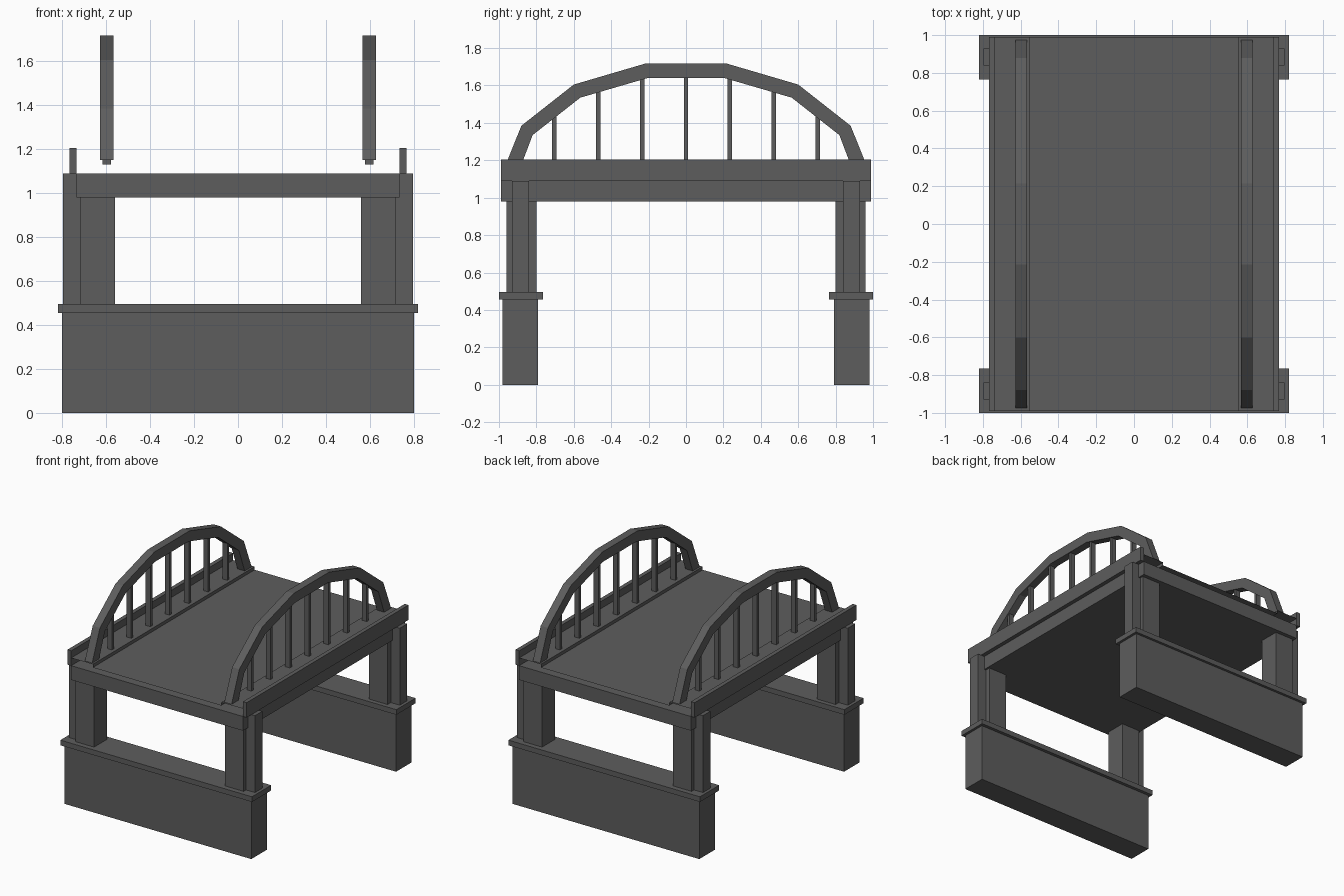
import bpy, bmesh

cube = bpy.data.objects.get("Cube")
if cube:
    bpy.data.objects.remove(cube)

# One grey for the whole bridge
grey = bpy.data.materials.new("dark_grey")
grey.use_nodes = True
colour = (0.11, 0.11, 0.11, 1)
grey.diffuse_color = colour
bsdf = next(n for n in grey.node_tree.nodes if n.type == 'BSDF_PRINCIPLED')
bsdf.inputs["Base Color"].default_value = colour


def finish(name, bm):
    mesh = bpy.data.meshes.new(name)
    bm.to_mesh(mesh)
    bm.free()
    mesh.materials.append(grey)
    obj = bpy.data.objects.new(name, mesh)
    bpy.context.collection.objects.link(obj)
    return obj


def box(name, xs, ys, zs):
    bm = bmesh.new()
    bmesh.ops.create_cube(bm, size=1)
    for v in bm.verts:
        for i, (lo, hi) in enumerate((xs, ys, zs)):
            v.co[i] = lo + (v.co[i] + 0.5) * (hi - lo)
    return finish(name, bm)


def sheet(name, x0, x1, z):
    bm = bmesh.new()
    bm.faces.new([bm.verts.new((x, y, z)) for x, y in
                  ((x0, -END), (x1, -END), (x1, END), (x0, END))])
    return finish(name, bm)


def span(a, b, side):
    return sorted((a * side, b * side))


END = 0.99
ROAD_Z, WALK_Z = 1.125, 1.15

# Arch outline, one half: (y, z) from foot to crown
outer = [(0.975, WALK_Z), (0.88, 1.385), (0.60, 1.605), (0.215, 1.718)]
inner = [(0.89, WALK_Z), (0.82, 1.335), (0.565, 1.535), (0.205, 1.64)]


def full(half):
    return half + [(-y, z) for y, z in reversed(half)]


def arch(name, x0, x1):
    bm = bmesh.new()
    rings = []
    for (yo, zo), (yi, zi) in zip(full(outer), full(inner)):
        rings.append([bm.verts.new(p) for p in
                      ((x0, yo, zo), (x1, yo, zo), (x1, yi, zi), (x0, yi, zi))])
    for a, b in zip(rings, rings[1:]):
        for i in range(4):
            j = (i + 1) % 4
            bm.faces.new((a[i], a[j], b[j], b[i]))
    bm.faces.new(rings[0])
    bm.faces.new(rings[-1])
    bmesh.ops.recalc_face_normals(bm, faces=bm.faces)
    return finish(name, bm)


def arch_height(y):
    # Height of the middle of the arch band above a given y
    pts = [((a[0] + b[0]) / 2, (a[1] + b[1]) / 2) for a, b in zip(outer, inner)]
    for (y0, z0), (y1, z1) in zip(pts, pts[1:]):
        if y1 <= abs(y) <= y0:
            return z0 + (z1 - z0) * (y0 - abs(y)) / (y0 - y1)
    return pts[-1][1]


# Deck slab and road surface
box("deck_slab", (-0.735, 0.735), (-END, END), (0.98, 1.09))
sheet("road_surface", -0.55, 0.55, ROAD_Z)

# Piers with caps, at both ends
for end, e in (("front", -1), ("back", 1)):
    box(end + "_pier", (-0.8, 0.8), span(0.79, 0.98, e), (0, 0.46))
    box(end + "_pier_cap", (-0.82, 0.82), span(0.765, 1.0, e), (0.455, 0.495))

for side, s in (("right", -1), ("left", 1)):
    # Columns and their outer pilasters
    for end, e in (("front", -1), ("back", 1)):
        tag = f"{end}_{side}"
        box(tag + "_column", span(0.56, 0.72, s), span(0.80, 0.96, e), (0.495, 0.98))
        box(tag + "_pilaster", span(0.72, 0.797, s), span(0.84, 0.93, e), (0.495, 1.09))
    # Walkway, its kerb face and the side rail
    sheet(side + "_walkway", *span(0.55, 0.735, s), WALK_Z)
    kerb = bmesh.new()
    kerb.faces.new([kerb.verts.new((0.55 * s, y * s, z)) for y, z in
                    ((-END, ROAD_Z), (-END, WALK_Z), (END, WALK_Z), (END, ROAD_Z))])
    finish(side + "_kerb", kerb)
    box(side + "_rail", span(0.735, 0.767, s), (-END, END), (1.09, 1.205))
    # Arch and hangers
    arch(side + "_arch", *span(0.566, 0.628, s))
    for i in range(-3, 4):
        y = i * 0.235
        box(f"{side}_hanger_{i + 4}", span(0.577, 0.617, s),
            (y - 0.012, y + 0.012), (1.13, arch_height(y)))
